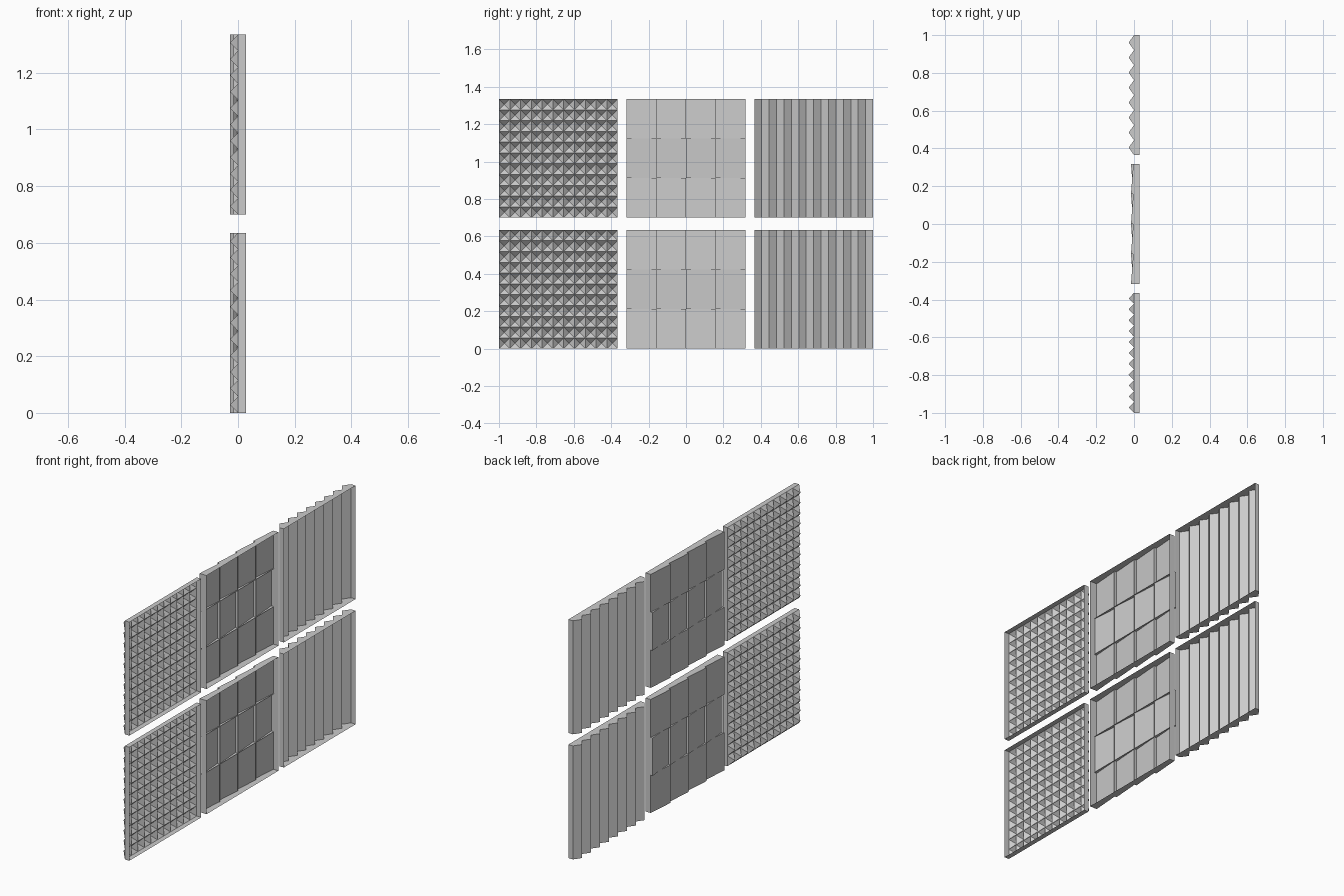
import bpy

# Remove the default cube
if "Cube" in bpy.data.objects:
    bpy.data.objects.remove(bpy.data.objects["Cube"], do_unlink=True)

GREY = (0.6, 0.6, 0.6, 1)
mat = bpy.data.materials.new("plain grey")
mat.use_nodes = True
mat.diffuse_color = GREY
mat.node_tree.nodes["Principled BSDF"].inputs["Base Color"].default_value = GREY

SIZE = 0.635          # panel edge length
BACK = 0.028          # open rear rim
TIP = -0.028          # deepest relief


class Shell:
    """Collects quads and triangles of one open-backed panel."""

    def __init__(self):
        self.verts, self.faces = [], []

    def face(self, *pts):
        n = len(self.verts)
        self.verts += pts
        self.faces.append(range(n, n + len(pts)))

    def finish(self, name, y0, z0):
        mesh = bpy.data.meshes.new(name)
        pts = [(x, y + y0, z + z0) for x, y, z in self.verts]
        mesh.from_pydata(pts, [], [tuple(f) for f in self.faces])
        mesh.materials.append(mat)
        obj = bpy.data.objects.new(name, mesh)
        bpy.context.collection.objects.link(obj)

    def rim(self):
        # Four side walls between the relief base and the open rear
        c = [(0, 0), (SIZE, 0), (SIZE, SIZE), (0, SIZE)]
        for (a, b), (d, e) in zip(c, c[1:] + c[:1]):
            self.face((0, a, b), (0, d, e), (BACK, d, e), (BACK, a, b))


def pyramid_panel(name, y0, z0, count=11):
    s = Shell()
    s.rim()
    p = SIZE / count
    for i in range(count):
        for j in range(count):
            y, z = i * p, j * p
            c = [(0, y, z), (0, y + p, z), (0, y + p, z + p), (0, y, z + p)]
            tip = (TIP, y + p / 2, z + p / 2)
            for a, b in zip(c, c[1:] + c[:1]):
                s.face(b, a, tip)
    s.finish(name, y0, z0)


def ribbed_panel(name, y0, z0, count=8):
    s = Shell()
    s.rim()
    p = SIZE / count
    for i in range(count):
        a, m, b = i * p, (i + 0.5) * p, (i + 1) * p
        s.face((0, a, 0), (TIP, m, 0), (TIP, m, SIZE), (0, a, SIZE))
        s.face((TIP, m, 0), (0, b, 0), (0, b, SIZE), (TIP, m, SIZE))
        for z in (0, SIZE):
            s.face((0, a, z), (TIP, m, z), (0, b, z))
    s.finish(name, y0, z0)


def tiled_panel(name, y0, z0, cols=4, rows=3):
    s = Shell()
    s.rim()
    w, h = SIZE / cols, SIZE / rows
    for j in range(rows):
        # Tiles lean one way, then the other, row by row
        near, far = (-0.004, -0.016) if j % 2 else (-0.016, -0.004)
        for i in range(cols):
            a, b, z, t = i * w, (i + 1) * w, j * h, (j + 1) * h
            s.face((near, a, z), (far, b, z), (far, b, t), (near, a, t))
            for y, x in ((a, near), (b, far)):
                s.face((0, y, z), (x, y, z), (x, y, t), (0, y, t))
            for k in (z, t):
                s.face((0, a, k), (near, a, k), (far, b, k), (0, b, k))
    s.finish(name, y0, z0)


# Two rows of three panels
for level, z0 in (("lower", 0), ("upper", 0.70)):
    pyramid_panel(level + "_pyramid_panel", -1.0, z0)
    tiled_panel(level + "_tiled_panel", -SIZE / 2, z0)
    ribbed_panel(level + "_ribbed_panel", 1.0 - SIZE, z0)
